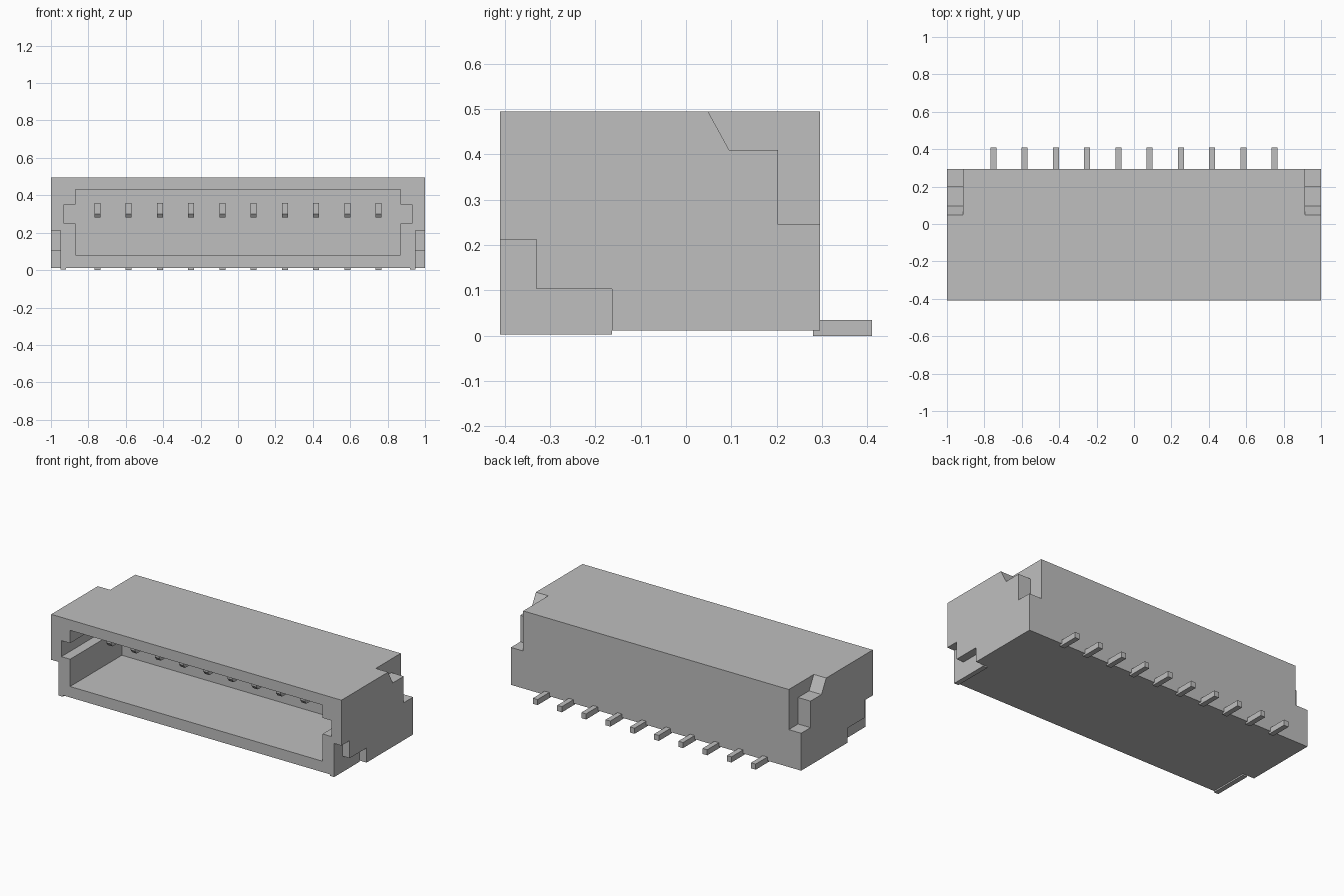
import bpy, bmesh

cube = bpy.data.objects.get("Cube")
if cube:
    bpy.data.objects.remove(cube, do_unlink=True)

grey = bpy.data.materials.new("light grey")
grey.use_nodes = True
COLOUR = (0.52, 0.52, 0.52, 1)
grey.diffuse_color = COLOUR
grey.node_tree.nodes["Principled BSDF"].inputs["Base Color"].default_value = COLOUR


def extrude_side(name, profile, x0, x1):
    """Extrude a (y, z) outline from x0 to x1."""
    bm = bmesh.new()
    face = bm.faces.new([bm.verts.new((x0, y, z)) for y, z in profile])
    new = bmesh.ops.extrude_face_region(bm, geom=[face])["geom"]
    moved = [v for v in new if isinstance(v, bmesh.types.BMVert)]
    bmesh.ops.translate(bm, vec=(x1 - x0, 0, 0), verts=moved)
    bmesh.ops.recalc_face_normals(bm, faces=bm.faces)
    mesh = bpy.data.meshes.new(name)
    bm.to_mesh(mesh)
    bm.free()
    mesh.materials.append(grey)
    obj = bpy.data.objects.new(name, mesh)
    bpy.context.collection.objects.link(obj)
    return obj


def box(name, x0, x1, y0, y1, z0, z1):
    return extrude_side(name, [(y0, z0), (y1, z0), (y1, z1), (y0, z1)], x0, x1)


def cut(target, cutter):
    """Subtract the cutter and bake the result into the target."""
    mod = target.modifiers.new("cut", 'BOOLEAN')
    mod.operation = 'DIFFERENCE'
    mod.solver = 'EXACT'
    mod.object = cutter
    bpy.context.view_layer.objects.active = target
    bpy.ops.object.modifier_apply(modifier=mod.name)
    bpy.data.objects.remove(cutter, do_unlink=True)


FRONT, BACK, BOTTOM, TOP = -0.41, 0.295, 0.012, 0.495
CAVITY_BACK = 0.10

# Housing with its front cavity
housing = box("housing", -1, 1, FRONT, BACK, BOTTOM, TOP)
cut(housing, box("cavity_cutter", -0.87, 0.87, -0.6, CAVITY_BACK, 0.08, 0.43))

# Stepped notches at the upper rear and lower front corners
rear_notch = [(0.0485, 0.495), (0.095, 0.41), (0.203, 0.41), (0.203, 0.245),
              (0.4, 0.245), (0.4, 0.6), (-0.01, 0.6)]
front_notch = [(-0.6, -0.1), (-0.163, -0.1), (-0.163, 0.103),
               (-0.33, 0.103), (-0.33, 0.212), (-0.6, 0.212)]
for side in (-1, 1):
    cut(housing, box("key_slot_cutter", side * 0.80, side * 0.93,
                     -0.6, CAVITY_BACK, 0.25, 0.35))
    cut(housing, extrude_side("rear_notch_cutter", rear_notch, side * 0.915, side * 1.2))
    cut(housing, extrude_side("front_notch_cutter", front_notch, side * 0.95, side * 1.2))
    # Solder tab reaching just below the housing
    label = "left" if side > 0 else "right"
    box(label + "_solder_tab", side * 0.92, side * 0.95, FRONT, -0.163, 0.003, 0.05)

# Contacts: an inner pin with a bevelled lower tip, and a rear solder tail
pin_profile = [(-0.20, 0.30), (-0.185, 0.28), (0.12, 0.28), (0.12, 0.36), (-0.20, 0.36)]
for i in range(10):
    x = (i - 4.5) * 0.167
    extrude_side(f"contact_pin_{i + 1}", pin_profile, x - 0.016, x + 0.016)
    box(f"solder_tail_{i + 1}", x - 0.016, x + 0.016, 0.28, 0.41, 0.0, 0.035)
